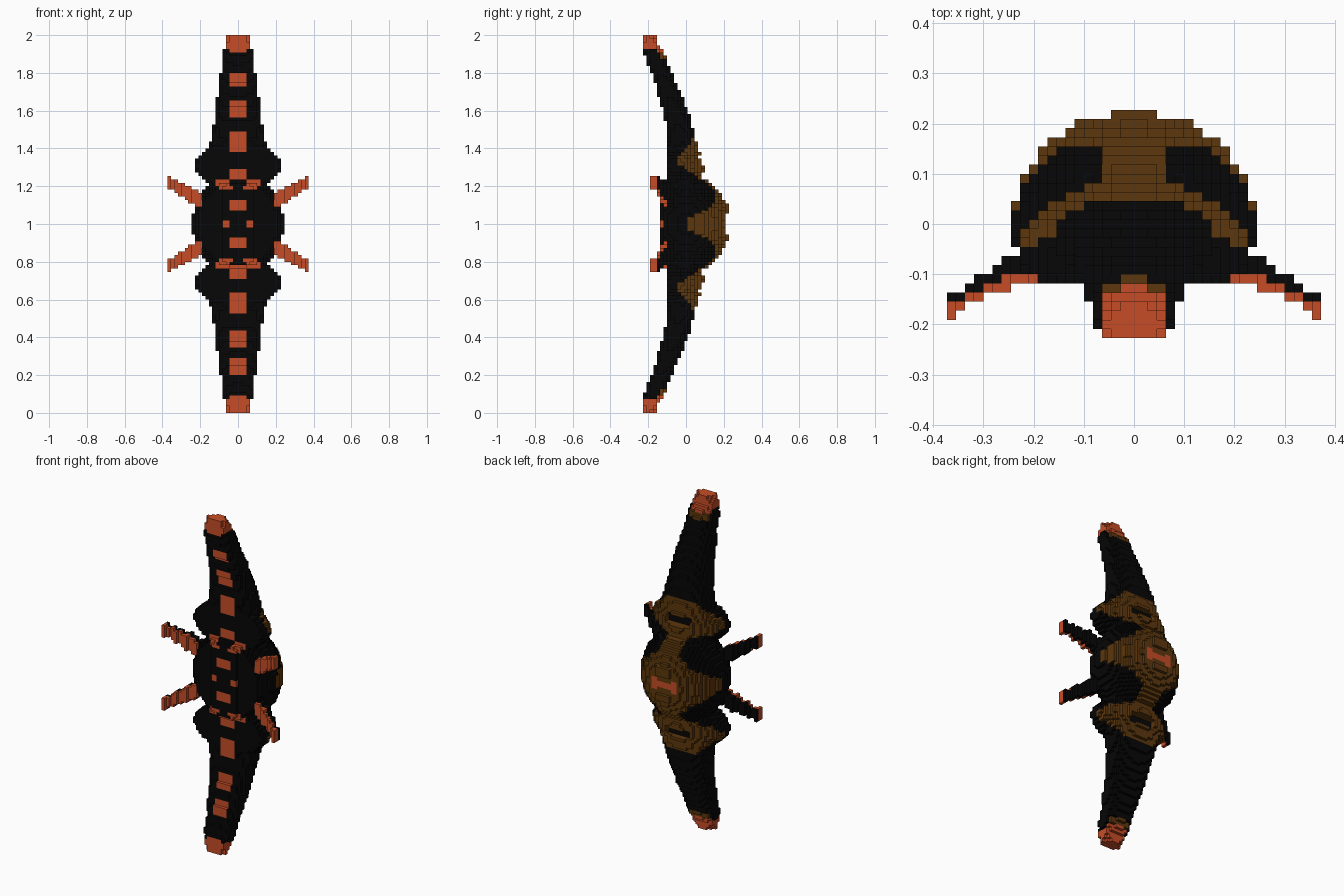
import bpy, bmesh, math
from mathutils import Vector

cube = bpy.data.objects.get("Cube")
if cube:
    bpy.data.objects.remove(cube, do_unlink=True)

V = 2 / 110                     # edge length of one block
BLACK, BROWN, RED = 0, 1, 2


def material(name, rgb):
    m = bpy.data.materials.new(name)
    m.use_nodes = True
    m.diffuse_color = (*rgb, 1)
    m.node_tree.nodes["Principled BSDF"].inputs["Base Color"].default_value = (*rgb, 1)
    return m


MATS = [material("black", (0.002, 0.002, 0.002)),
        material("dark_brown", (0.107, 0.038, 0.004)),
        material("burnt_orange", (0.57, 0.073, 0.02))]

# Limb profile: distance from mid height, half width, front y, back y
LIMB = [(0.18, 0.15, -0.118, 0.07), (0.3, 0.17, -0.09, 0.075),
        (0.4, 0.155, -0.088, 0.065), (0.5, 0.135, -0.105, 0.045),
        (0.6, 0.12, -0.127, 0.015), (0.7, 0.11, -0.155, -0.03),
        (0.8, 0.095, -0.187, -0.07), (0.9, 0.083, -0.225, -0.11),
        (0.95, 0.07, -0.23, -0.14), (1.0, 0.057, -0.23, -0.16)]

# Front studs: z ranges of the square plates
STUDS = [(1.72, 1.80), (1.57, 1.66), (1.39, 1.49), (1.23, 1.29), (1.07, 1.13),
         (0.87, 0.93), (0.71, 0.78), (0.52, 0.63), (0.35, 0.44), (0.20, 0.29)]


def limb_section(d):
    for a, b in zip(LIMB, LIMB[1:]):
        if a[0] <= d <= b[0]:
            t = (d - a[0]) / (b[0] - a[0])
            return [p + (q - p) * t for p, q in zip(a[1:], b[1:])]


# Shape tests: d is the distance above or below mid height, x is absolute
def in_hub(x, y, d):
    if x < 0.05 and 0.05 < d < 0.1 and 0 < y < 0.225:   # lugs beside the back notch
        return True
    if y > 0.205:
        return False
    front = -0.136 if x < 0.08 and d < 0.21 else -0.118
    return y > front and (x / 0.243) ** 2 + (y / 0.224) ** 2 + (d / 0.268) ** 2 < 1


def in_dimple(x, d):
    return (x / 0.09) ** 2 + ((d - 0.335) / 0.034) ** 2 < 1


def in_lobe(x, y, d):
    if y < -0.095 or (y > 0.05 and in_dimple(x, d)):
        return False
    p = 1.4 if y > -0.05 else 2                      # the back comes to a ridge
    return (x / 0.228) ** p + ((y + 0.05) / 0.15) ** 2 + ((d - 0.31) / 0.13) ** 2 < 1


def in_limb(x, y, d):
    s = limb_section(d)
    if not s or (y > 0.05 and in_dimple(x, d)):
        return False
    w, f, b = s
    dy = y - (f + b) / 2
    p = 4 if dy < 0 else 2.6                         # flat front, rounder back
    return (x / (w - 0.004)) ** p + abs(dy / ((b - f) / 2 - 0.004)) ** p < 1


def spike_front(x):
    return -0.118 - 0.07 * max(0, (x - 0.2) / 0.17) ** 1.8


def in_spike(x, y, d):
    t = (x - 0.19) / 0.18
    if not 0 <= t <= 1:
        return False
    back = -0.05 - 0.1 * t ** 1.5
    return spike_front(x) - 0.002 < y < back and abs(d - 0.12 - 0.1 * t) < 0.042 - 0.012 * t


# Colour rules
def front_mark(x, z, d):
    stud = x < 0.048 and any(a < z < b for a, b in STUDS)
    eye = math.hypot(x - 0.065, d) < 0.02
    brow = 0.045 < x < 0.12 and 0.205 < d < 0.24 or 0.03 < x < 0.1 and 0.175 < d < 0.195
    return stud or eye or brow


def hub_colour(x, y, z, d):
    if y > 0.17 and x < 0.085 and d < (0.035 if x > 0.045 else 0.018):
        return RED                                   # plate in the back notch
    if y > 0.155 or (x < 0.065 and y > 0.05) or (y > 0 and d < 0.025 + 0.52 * y):
        return BROWN
    return RED if y < -0.08 and front_mark(x, z, d) else BLACK


def limb_colour(x, y, z, d):
    if d > 0.93 or (d > 0.91 and x < 0.05) or (d > 0.9 and y > -0.16):
        return RED                                   # tip cap
    if d > 0.87 and y > -0.14:
        return BROWN                                 # rim behind the cap
    if d < 0.47:
        if y > 0.015 and in_dimple(x, d):
            return BLACK                             # floor of the lobe dimple
        if y > -0.05 + max(0, (d - 0.35) * 0.9, (0.32 - d) * 1.7):
            return BROWN
    f = limb_section(d)[1] if limb_section(d) else -0.118
    return RED if front_mark(x, z, d) and y < f + 0.05 else BLACK


def spike_colour(x, y, z, d):
    return RED if y < spike_front(x) + 0.022 else BLACK


PARTS = [("hub", in_hub, hub_colour, lambda x, z: True)]
for label, up in (("upper", 1), ("lower", -1)):
    half = lambda x, z, up=up: (z - 1) * up > 0
    PARTS += [(label + "_lobe", in_lobe, limb_colour, half),
              (label + "_limb", in_limb, limb_colour, half)]
    for side, s in (("left", 1), ("right", -1)):
        corner = lambda x, z, up=up, s=s: (z - 1) * up > 0 and x * s > 0
        PARTS.append((f"{label}_{side}_spike", in_spike, spike_colour, corner))

# Fill the block grid; the first part that claims a block keeps it
cells = {}
for i in range(-20, 21):
    for j in range(-12, 13):
        for k in range(110):
            x, y, z = i * V, j * V, (k + 0.5) * V
            d = abs(z - 1)
            for name, inside, colour, region in PARTS:
                if region(x, z) and inside(abs(x), y, d):
                    cells[i, j, k] = (name, colour(abs(x), y, z, d))
                    break

AXES = [Vector((1, 0, 0)), Vector((0, 1, 0)), Vector((0, 0, 1))]


def build(name):
    """Make one part from the exposed sides of its blocks."""
    bm = bmesh.new()
    for c, (owner, colour) in cells.items():
        if owner != name:
            continue
        centre = Vector((c[0], c[1], c[2] + 0.5)) * V
        for a in range(3):
            for s in (1, -1):
                n = list(c)
                n[a] += s
                if tuple(n) in cells:
                    continue
                u, w = AXES[(a + 1) % 3] * V / 2, AXES[(a + 2) % 3] * V / 2 * s
                m = centre + AXES[a] * s * V / 2
                face = bm.faces.new([bm.verts.new(p) for p in
                                     (m - u - w, m + u - w, m + u + w, m - u + w)])
                face.material_index = colour
    bmesh.ops.remove_doubles(bm, verts=bm.verts, dist=V / 10)
    mesh = bpy.data.meshes.new(name)
    bm.to_mesh(mesh)
    bm.free()
    for m in MATS:
        mesh.materials.append(m)
    bpy.context.collection.objects.link(bpy.data.objects.new(name, mesh))


for part in PARTS:
    build(part[0])
